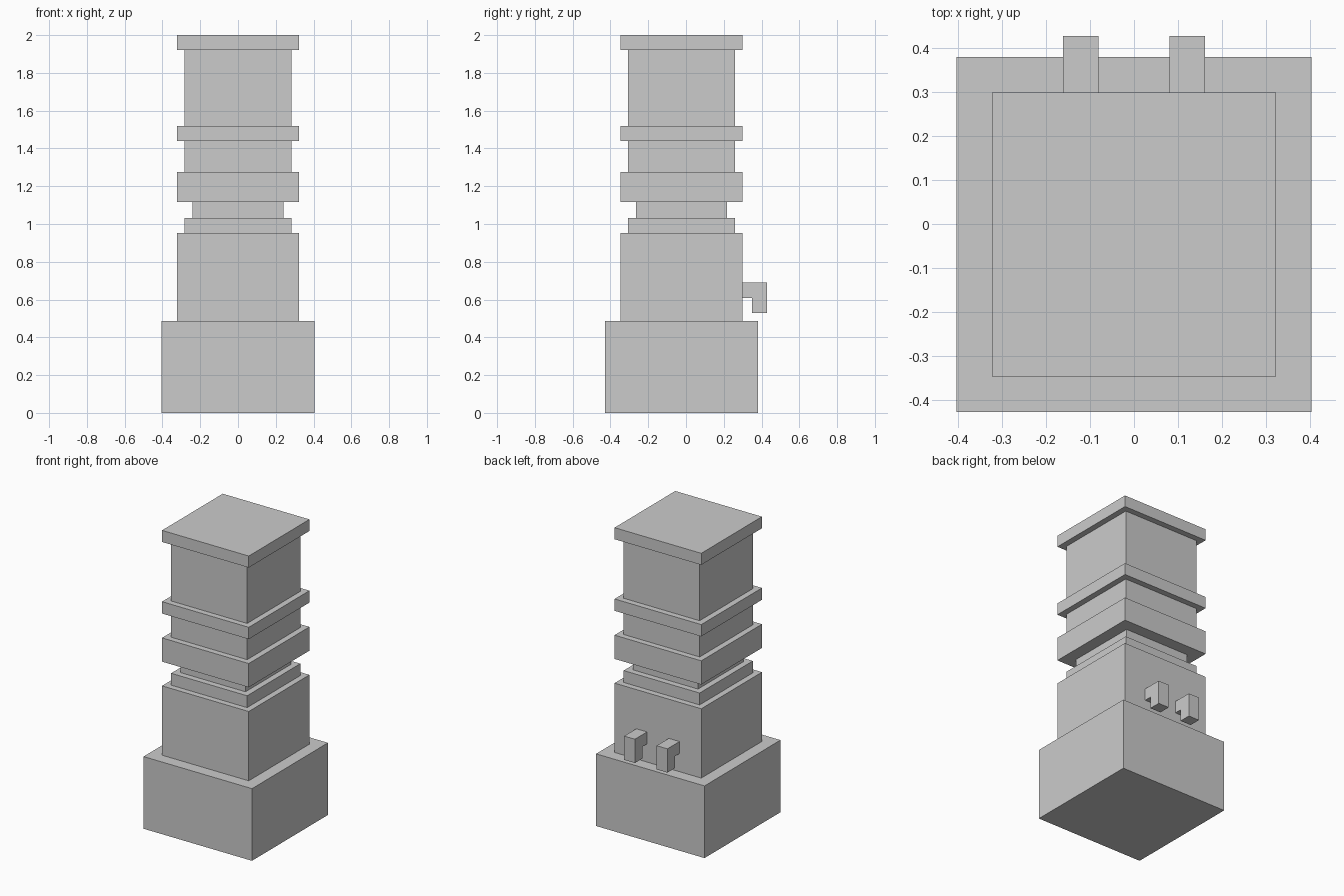
import bpy, bmesh

if "Cube" in bpy.data.objects:
    bpy.data.objects.remove(bpy.data.objects["Cube"])

CY = -0.024  # tower axis; the hooks push the overall centre back


def finish(name, bm):
    bmesh.ops.recalc_face_normals(bm, faces=bm.faces)
    me = bpy.data.meshes.new(name)
    bm.to_mesh(me)
    bm.free()
    ob = bpy.data.objects.new(name, me)
    bpy.context.collection.objects.link(ob)
    return ob


# Square stepped tower: (half width, top height) of each tier, from the ground up
tiers = [(0.404, 0.486), (0.323, 0.953), (0.283, 1.033), (0.242, 1.116),
         (0.323, 1.276), (0.283, 1.44), (0.323, 1.52), (0.283, 1.922), (0.323, 2.0)]
bm = bmesh.new()
rings, z = [], 0.0
for half, top in tiers:
    for h in (z, top):
        rings.append([bm.verts.new((sx * half, CY + sy * half, h))
                      for sx, sy in ((-1, -1), (1, -1), (1, 1), (-1, 1))])
    z = top
for a, b in zip(rings, rings[1:]):
    for i in range(4):
        j = (i + 1) % 4
        bm.faces.new((a[i], a[j], b[j], b[i]))
bm.faces.new(rings[0][::-1])
bm.faces.new(rings[-1])
finish("stepped_tower", bm)

# Pair of L-shaped hooks on the back: side profile in (y, z), extruded along x
profile = [(0.299, 0.608), (0.349, 0.608), (0.349, 0.529),
           (0.428, 0.529), (0.428, 0.689), (0.299, 0.689)]
bm = bmesh.new()
face = bm.faces.new([bm.verts.new((0.081, y, z)) for y, z in profile])
ext = bmesh.ops.extrude_face_region(bm, geom=[face], use_keep_orig=True)
bmesh.ops.translate(bm, vec=(0.08, 0, 0),
                    verts=[v for v in ext["geom"] if isinstance(v, bmesh.types.BMVert)])
hooks = finish("back_hooks", bm)
hooks.modifiers.new("mirror", 'MIRROR').use_axis[0] = True
